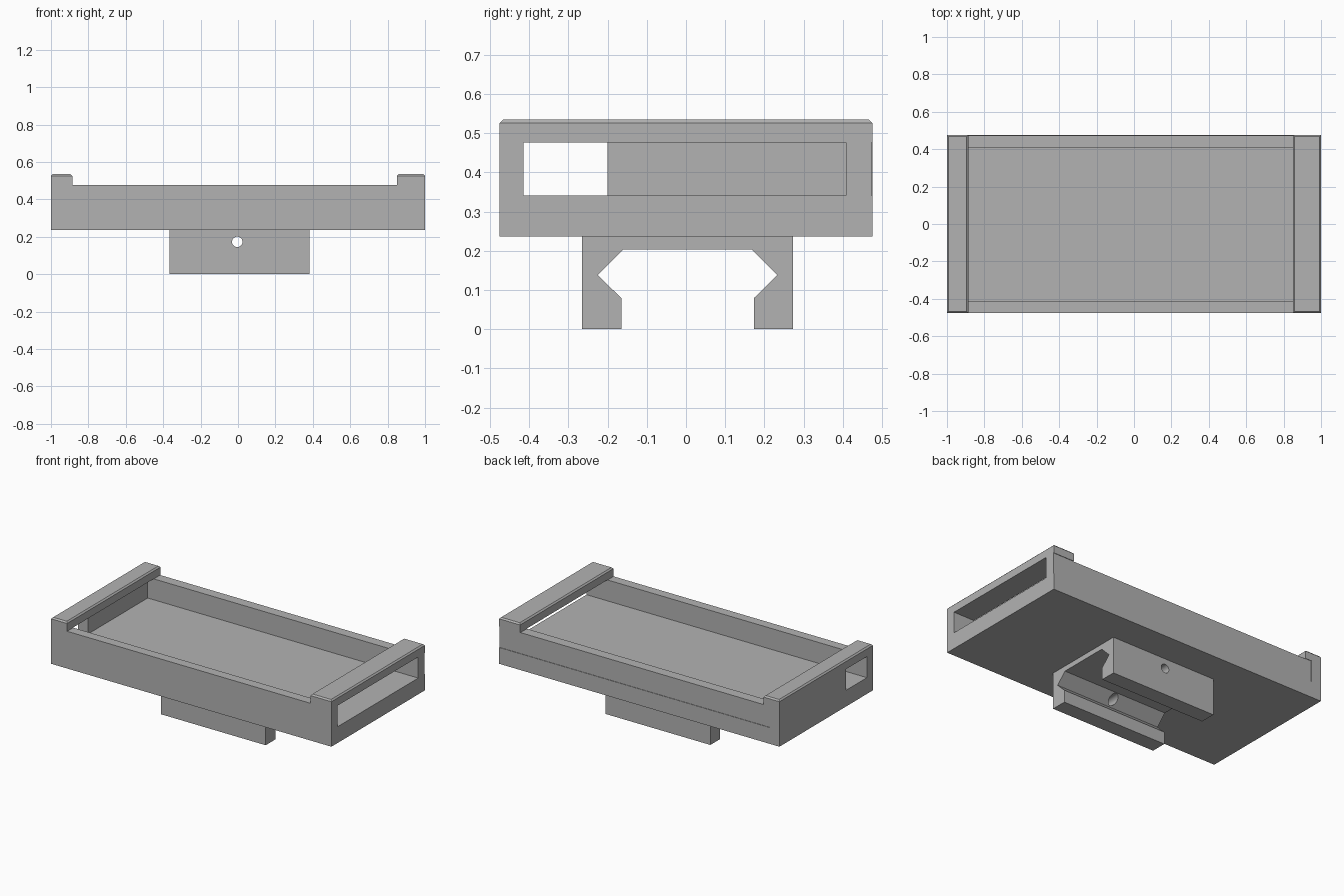
import bpy, bmesh, math
from mathutils import Matrix, Vector

cube = bpy.data.objects.get("Cube")
if cube:
    bpy.data.objects.remove(cube, do_unlink=True)

grey = bpy.data.materials.new("matte grey")
grey.use_nodes = True
colour = (0.45, 0.45, 0.45, 1)
grey.diffuse_color = colour
grey.node_tree.nodes["Principled BSDF"].inputs["Base Color"].default_value = colour


def make_object(name, bm):
    bmesh.ops.recalc_face_normals(bm, faces=bm.faces)
    mesh = bpy.data.meshes.new(name)
    bm.to_mesh(mesh)
    bm.free()
    mesh.materials.append(grey)
    obj = bpy.data.objects.new(name, mesh)
    bpy.context.collection.objects.link(obj)
    return obj


def extrude_profile(points, direction):
    bm = bmesh.new()
    face = bm.faces.new([bm.verts.new(p) for p in points])
    result = bmesh.ops.extrude_face_region(bm, geom=[face])
    moved = [g for g in result["geom"] if isinstance(g, bmesh.types.BMVert)]
    bmesh.ops.translate(bm, verts=moved, vec=Vector(direction))
    return bm


def box(name, low, high):
    low, high = Vector(low), Vector(high)
    bm = bmesh.new()
    bmesh.ops.create_cube(bm, size=1)
    bmesh.ops.scale(bm, verts=bm.verts, vec=high - low)
    bmesh.ops.translate(bm, verts=bm.verts, vec=(low + high) / 2)
    return make_object(name, bm)


def cut(target, cutter):
    cutter.hide_render = True
    mod = target.modifiers.new("cut", "BOOLEAN")
    mod.operation = "DIFFERENCE"
    mod.solver = "EXACT"
    mod.object = cutter
    bpy.context.view_layer.objects.active = target
    bpy.ops.object.modifier_apply(modifier=mod.name)
    bpy.data.objects.remove(cutter, do_unlink=True)


# Tray body: side profile with a raised lip at each end
half_depth = 0.476
bottom, wall_top, lip_top = 0.236, 0.476, 0.535
outline = [(-1, bottom), (1, bottom), (1, lip_top), (0.85, lip_top),
           (0.85, wall_top), (-0.886, wall_top), (-0.886, lip_top), (-1, lip_top)]
bm = extrude_profile([(x, -half_depth, z) for x, z in outline], (0, 2 * half_depth, 0))
rims = [e for e in bm.edges if all(v.co.z > lip_top - 0.001 for v in e.verts)]
bmesh.ops.bevel(bm, geom=rims, offset=0.009, segments=1, affect="EDGES")
tray = make_object("tray", bm)

# Cavity running under both lips and out of the left end
floor, ceiling = 0.341, 0.477
cut(tray, box("cavity_cutter", (-0.93, -0.415, floor), (1.1, 0.408, ceiling)))
# Small window through the right end wall
cut(tray, box("window_cutter", (-1.1, -0.415, floor), (-0.9, -0.2, ceiling)))
# Shallow relief along the back wall
cut(tray, box("relief_cutter", (-0.93, half_depth - 0.003, floor), (1.1, 0.6, ceiling)))

# Rail clamp with a dovetail channel
half_channel = [(0.169, 0), (0.169, 0.079), (0.229, 0.138), (0.164, 0.203)]
half = [(0.269, bottom + 0.002), (0.269, 0)] + half_channel
profile = half + [(-y, z) for y, z in reversed(half)]
clamp = make_object("rail_clamp", extrude_profile(
    [(-0.365, y + 0.004, z) for y, z in profile], (0.748, 0, 0)))

# Round cross bolt hole through both jaws
bm = bmesh.new()
bmesh.ops.create_cone(bm, cap_ends=True, segments=32, radius1=0.028, radius2=0.028, depth=1,
                      matrix=Matrix.Translation((-0.004, 0, 0.173)) @ Matrix.Rotation(math.pi / 2, 4, "X"))
cut(clamp, make_object("hole_cutter", bm))

# Crisp edges with a smooth hole
for obj in (tray, clamp):
    bpy.ops.object.select_all(action="DESELECT")
    obj.select_set(True)
    bpy.context.view_layer.objects.active = obj
    bpy.ops.object.shade_smooth_by_angle(angle=math.radians(30))
